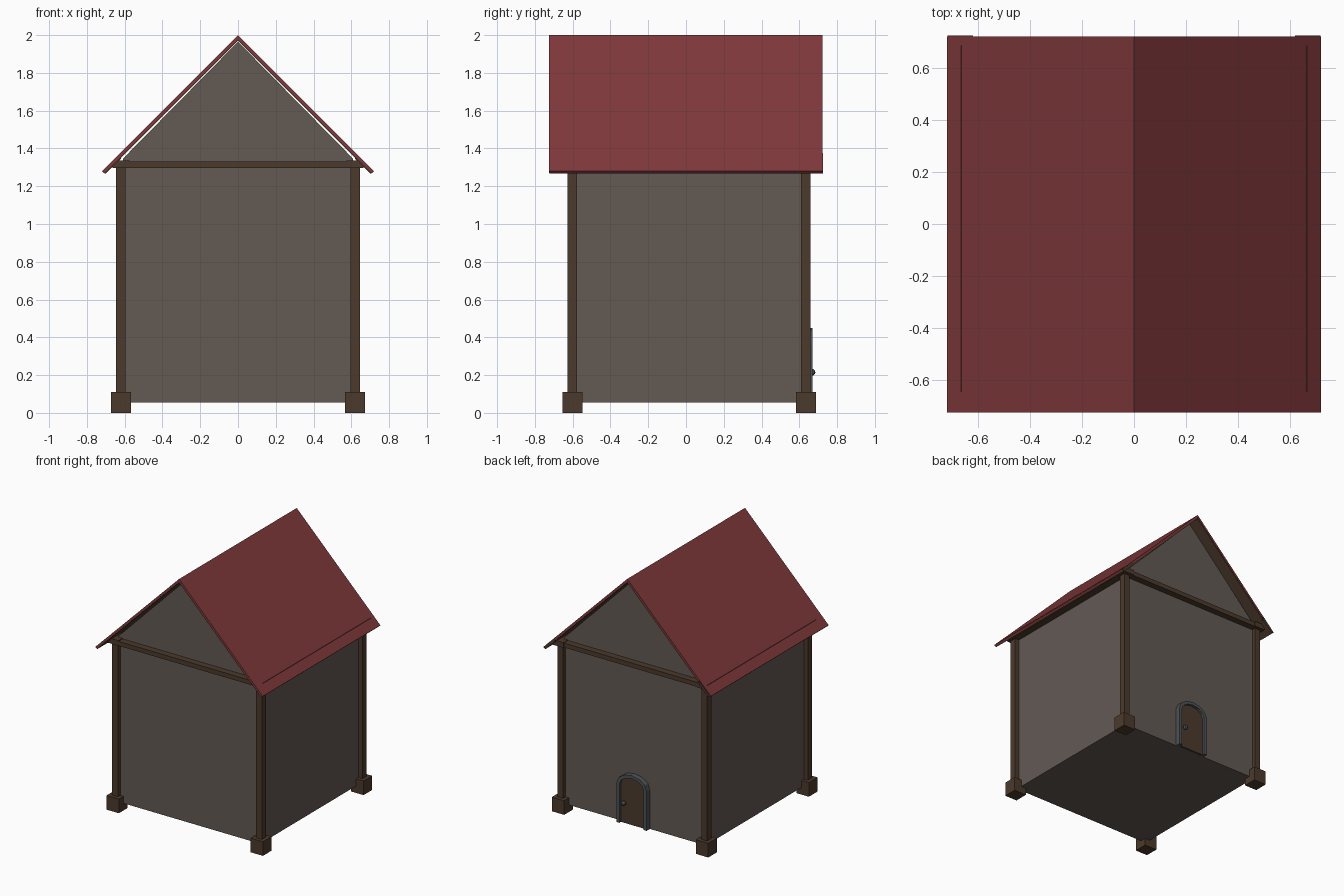
import bpy, bmesh, math
from mathutils import Matrix

if "Cube" in bpy.data.objects:
    bpy.data.objects.remove(bpy.data.objects["Cube"])


def material(name, rgb):
    m = bpy.data.materials.new(name)
    m.diffuse_color = (*rgb, 1)
    m.use_nodes = True
    m.node_tree.nodes["Principled BSDF"].inputs["Base Color"].default_value = m.diffuse_color
    return m


WALL = material("plaster", (0.125, 0.100, 0.088))
WOOD = material("dark_wood", (0.072, 0.042, 0.025))
RED = material("red_roof", (0.215, 0.040, 0.043))
IRON = material("grey_frame", (0.075, 0.085, 0.095))


def finish(name, bm, mat):
    bmesh.ops.recalc_face_normals(bm, faces=bm.faces)
    me = bpy.data.meshes.new(name)
    bm.to_mesh(me)
    bm.free()
    me.materials.append(mat)
    ob = bpy.data.objects.new(name, me)
    bpy.context.collection.objects.link(ob)
    return ob


def box(name, x0, x1, y0, y1, z0, z1, mat):
    bm = bmesh.new()
    m = Matrix.Translation(((x0 + x1) / 2, (y0 + y1) / 2, (z0 + z1) / 2))
    m = m @ Matrix.Diagonal((x1 - x0, y1 - y0, z1 - z0, 1))
    bmesh.ops.create_cube(bm, size=1, matrix=m)
    return finish(name, bm, mat)


def prism(name, profile, y0, y1, mat):
    """Extrude an x-z outline along y."""
    bm = bmesh.new()
    face = bm.faces.new([bm.verts.new((x, y0, z)) for x, z in profile])
    ext = bmesh.ops.extrude_face_region(bm, geom=[face])
    verts = [v for v in ext["geom"] if isinstance(v, bmesh.types.BMVert)]
    bmesh.ops.translate(bm, verts=verts, vec=(0, y1 - y0, 0))
    return finish(name, bm, mat)


PX, YF, YB = 0.62, -0.602, 0.635   # post centre lines

# walls with both gables and the floor
prism("walls", [(-0.61, 0.055), (0.61, 0.055), (0.61, 1.345),
                (0, 1.965), (-0.61, 1.345)], YF + 0.005, YB - 0.005, WALL)

# corner posts on square feet
for sx, side in ((-1, "left"), (1, "right")):
    for y, end in ((YF, "front"), (YB, "back")):
        x = sx * PX
        box(f"{end}_{side}_post", x - .025, x + .025, y - .025, y + .025, 0.1, 1.3, WOOD)
        box(f"{end}_{side}_foot", x - .053, x + .053, y - .053, y + .053, 0, 0.11, WOOD)

# ring of beams under the roof
for y, end in ((YF, "front"), (YB, "back")):
    box(f"{end}_beam", -0.665, 0.665, y - .045, y + .045, 1.297, 1.332, WOOD)
for sx, side in ((-1, "left"), (1, "right")):
    box(f"{side}_beam", sx * PX - .045, sx * PX + .045, YF - .045, YB + .052,
        1.297, 1.337, WOOD)


# roof: a thin folded slab at 45 degrees with a wooden lining
def chevron(top, edge, thick):
    d = thick / math.sqrt(2)
    e = top - edge
    return [(-edge, e), (0, top), (edge, e),
            (edge - d, e - d), (0, top - 2 * d), (-edge + d, e - d)]


prism("roof", chevron(2.0, 0.72, 0.016), -0.725, 0.722, RED)
prism("roof_lining", chevron(1.979, 0.708, 0.006), -0.723, 0.720, WOOD)
for sx, side in ((-1, "left"), (1, "right")):
    prism(f"{side}_eave_end", [(sx * .62, 1.375), (sx * .718, 1.277), (sx * .70, 1.268),
                               (sx * .62, 1.345)], 0.712, 0.726, WOOD)


# arched back door with frame and knob
def arch(w, z0, spring, rise, n=6):
    pts = [(w * math.cos(math.pi * i / n), spring + rise * math.sin(math.pi * i / n))
           for i in range(n + 1)]
    return [(w, z0)] + pts + [(-w, z0)]


outer = arch(0.13, 0.055, 0.36, 0.09)
inner = arch(0.105, 0.055, 0.355, 0.07)
prism("door_frame", outer + inner[::-1], 0.625, 0.67, IRON)
prism("door", inner, 0.625, 0.65, WOOD)
bm = bmesh.new()
bmesh.ops.create_uvsphere(bm, u_segments=8, v_segments=6, radius=0.018,
                          matrix=Matrix.Translation((0.07, 0.667, 0.215)))
finish("door_knob", bm, IRON)
